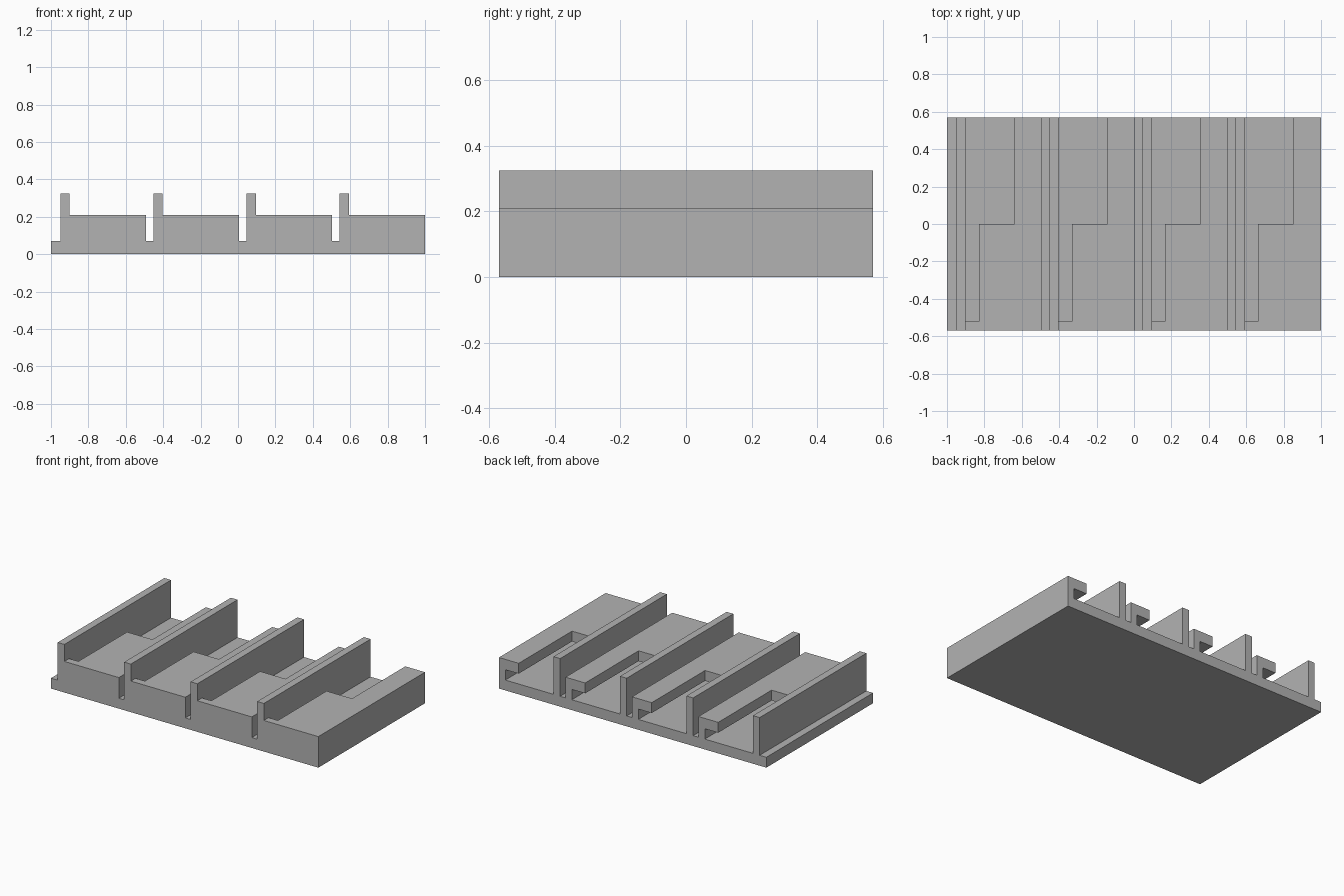
import bpy, bmesh

if "Cube" in bpy.data.objects:
    bpy.data.objects.remove(bpy.data.objects["Cube"], do_unlink=True)

HALF_Y, PITCH, BAYS = 0.57, 0.4975, 4
FLOOR, LIP, DECK, FIN = 0.07, 0.14, 0.21, 0.325
STOP = -0.52
starts = [-0.95 + PITCH * i for i in range(BAYS)]

grey = bpy.data.materials.new("plain_grey")
grey.use_nodes = True
colour = (0.45, 0.45, 0.45, 1)
grey.diffuse_color = colour
grey.node_tree.nodes["Principled BSDF"].inputs["Base Color"].default_value = colour


def prism(name, outline, to_point, offset):
    """Extrude a closed 2D outline along the given offset."""
    bm = bmesh.new()
    face = bm.faces.new([bm.verts.new(to_point(a, b)) for a, b in outline])
    new = bmesh.ops.extrude_face_region(bm, geom=[face])["geom"]
    bmesh.ops.translate(bm, vec=offset,
                        verts=[v for v in new if isinstance(v, bmesh.types.BMVert)])
    bmesh.ops.recalc_face_normals(bm, faces=bm.faces)
    mesh = bpy.data.meshes.new(name)
    bm.to_mesh(mesh)
    bm.free()
    mesh.materials.append(grey)
    obj = bpy.data.objects.new(name, mesh)
    bpy.context.collection.objects.link(obj)
    return obj


# Tray body: base plate, upright fins and raised decks in one cross-section
profile = [(-1, 0), (-1, FLOOR)]
for s in starts:
    end = s + 0.4575
    profile += [(s, FLOOR), (s, FIN), (s + 0.05, FIN), (s + 0.05, DECK), (end, DECK)]
    if s != starts[-1]:
        profile.append((end, FLOOR))
profile.append((profile[-1][0], 0))
tray = prism("slotted_tray", profile, lambda x, z: (x, -HALF_Y, z), (0, 2 * HALF_Y, 0))

# Each bay: a low channel open at the back, and a stepped opening above it
cutters = []
for s in starts:
    left, back = s + 0.05, HALF_Y + 0.1
    channel = [(left, STOP), (s + 0.41, STOP), (s + 0.41, back), (left, back)]
    opening = [(left, STOP), (s + 0.12, STOP), (s + 0.12, 0), (s + 0.31, 0),
               (s + 0.31, back), (left, back)]
    cutters.append(prism("channel_cutter", channel,
                         lambda x, y: (x, y, FLOOR), (0, 0, LIP - FLOOR)))
    cutters.append(prism("opening_cutter", opening,
                         lambda x, y: (x, y, 0.1), (0, 0, 0.16)))

for cutter in cutters:
    mod = tray.modifiers.new(cutter.name, "BOOLEAN")
    mod.operation = "DIFFERENCE"
    mod.solver = "EXACT"
    mod.object = cutter

# Bake the cuts and drop the cutters
depsgraph = bpy.context.evaluated_depsgraph_get()
baked = bpy.data.meshes.new_from_object(tray.evaluated_get(depsgraph))
tray.modifiers.clear()
tray.data = baked
for cutter in cutters:
    bpy.data.objects.remove(cutter, do_unlink=True)
